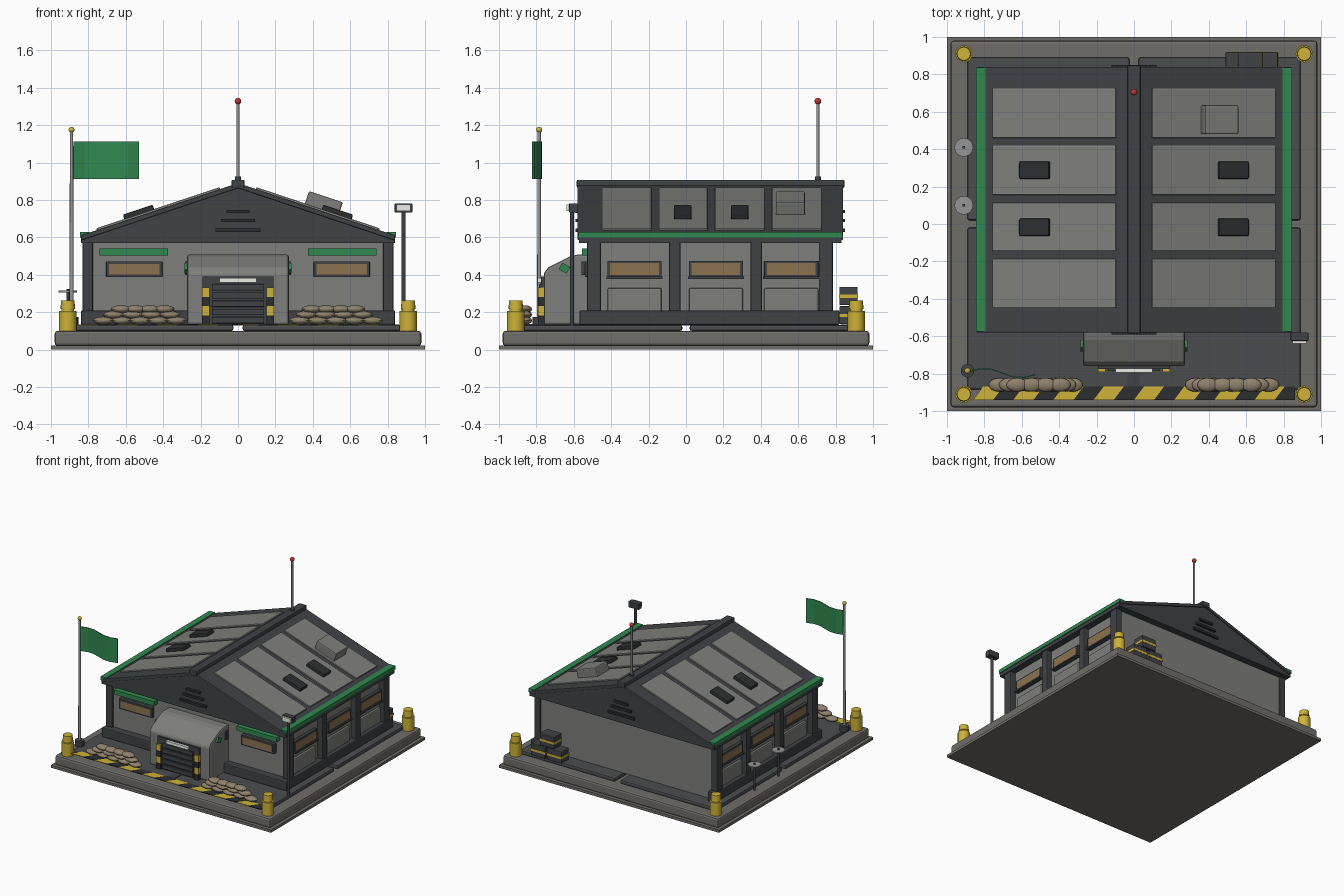
import bpy, bmesh, math
from mathutils import Matrix

if "Cube" in bpy.data.objects:
    bpy.data.objects.remove(bpy.data.objects["Cube"])

def mat(name, c):
    m = bpy.data.materials.new(name)
    m.diffuse_color = (*c, 1)
    m.use_nodes = True
    m.node_tree.nodes["Principled BSDF"].inputs["Base Color"].default_value = m.diffuse_color
    return m

DARK = mat("dark_steel", (0.05, 0.054, 0.06))
BLACK = mat("near_black", (0.025, 0.027, 0.03))
SLAB = mat("asphalt", (0.07, 0.073, 0.077))
GREY = mat("panel_grey", (0.21, 0.21, 0.2))
CONC = mat("concrete", (0.16, 0.155, 0.14))
GREEN = mat("green", (0.03, 0.25, 0.08))
YELLOW = mat("yellow", (0.62, 0.45, 0.04))
AMBER = mat("amber_glass", (0.27, 0.17, 0.08))
SAND = mat("sandbag", (0.27, 0.22, 0.15))
WHITE = mat("lamp", (0.85, 0.85, 0.8))
RED = mat("red", (0.6, 0.03, 0.03))
METAL = mat("metal", (0.3, 0.3, 0.3))

def finish(name, bm, m, bevel=0, smooth=False):
    bmesh.ops.recalc_face_normals(bm, faces=bm.faces)
    me = bpy.data.meshes.new(name)
    bm.to_mesh(me)
    bm.free()
    me.materials.append(m)
    for p in me.polygons:
        p.use_smooth = smooth
    if smooth:
        me.set_sharp_from_angle(angle=math.radians(40))
    ob = bpy.data.objects.new(name, me)
    bpy.context.collection.objects.link(ob)
    if bevel:
        b = ob.modifiers.new("bevel", 'BEVEL')
        b.width, b.segments = bevel, 2
    return ob

def box(name, x, y, z, m, bevel=0):
    """x, y, z are (min, max) pairs"""
    bm = bmesh.new()
    c = [sum(v) / 2 for v in (x, y, z)]
    d = [abs(v[1] - v[0]) for v in (x, y, z)]
    bmesh.ops.create_cube(bm, size=1, matrix=Matrix.Translation(c) @ Matrix.Diagonal((*d, 1)))
    return finish(name, bm, m, bevel)

def prism(name, pts, axis, lo, hi, m, bevel=0):
    """extrude a 2D profile along an axis"""
    bm = bmesh.new()
    put = {'x': lambda a, b, t: (t, a, b), 'y': lambda a, b, t: (a, t, b), 'z': lambda a, b, t: (a, b, t)}[axis]
    f = bm.faces.new([bm.verts.new(put(a, b, lo)) for a, b in pts])
    r = bmesh.ops.extrude_face_region(bm, geom=[f])
    vec = put(0, 0, hi - lo)
    bmesh.ops.translate(bm, vec=vec, verts=[v for v in r['geom'] if isinstance(v, bmesh.types.BMVert)])
    return finish(name, bm, m, bevel)

def cyl(name, x, y, z0, z1, r, m, r2=None, n=16):
    bm = bmesh.new()
    bmesh.ops.create_cone(bm, cap_ends=True, segments=n, radius1=r, radius2=r if r2 is None else r2,
                          depth=z1 - z0, matrix=Matrix.Translation((x, y, (z0 + z1) / 2)))
    return finish(name, bm, m, 0, True)

def ball(name, c, r, m):
    bm = bmesh.new()
    bmesh.ops.create_uvsphere(bm, u_segments=14, v_segments=8, radius=1,
                              matrix=Matrix.Translation(c) @ Matrix.Diagonal((*r, 1)))
    return finish(name, bm, m, 0, True)

def roof_box(name, s, x, y, h, m, bevel=0.005):
    """box lying on the sloped roof; h is (min, max) height normal to the slope"""
    a = math.atan(1 / 3)
    L = (x[1] - x[0]) / math.cos(a) / 2
    xm = (x[0] + x[1]) / 2
    ob = box(name, (-L, L), y, h, m, bevel)
    ob.location = (s * xm, 0, 0.89 - xm / 3)
    ob.rotation_euler = (0, s * a, 0)
    return ob

# Base plinth and four paving slabs with a cross-shaped gap
box("base_footing", (-1, 1), (-1, 1), (0, 0.022), CONC)
box("base_plinth", (-0.98, 0.98), (-0.98, 0.98), (0.02, 0.1), CONC, 0.015)
for x in ((-0.89, -0.025), (0.025, 0.89)):
    for y in ((-0.885, -0.02), (0.02, 0.89)):
        box("paving_slab", x, y, (0.1, 0.132), SLAB, 0.01)
box("drain_cover", (-0.03, 0.03), (-0.87, -0.78), (0.128, 0.136), DARK)

# Hazard stripes along the front edge
n = 16
for i in range(n):
    x = -0.86 + i * 0.1075
    prism("hazard_stripe", [(x, -0.94), (x + 0.1075, -0.94), (min(x + 0.16, 0.86), -0.87), (x + 0.0525, -0.87)],
          'z', 0.128, 0.134, YELLOW if i % 2 == 0 else BLACK)

# Walls, skirts and posts
box("wall_body", (-0.785, 0.785), (-0.51, 0.775), (0.13, 0.6), GREY)
for s in (-1, 1):
    box("side_skirt", (s * 0.77, s * 0.84), (-0.57, 0.82), (0.132, 0.21), DARK, 0.008)
    box("front_skirt", (s * 0.26, s * 0.8), (-0.57, -0.5), (0.132, 0.21), DARK, 0.008)
    for y in ((-0.53, -0.455), (-0.09, -0.03), (0.345, 0.405), (0.71, 0.785)):
        box("wall_post", (s * 0.775, s * 0.832), y, (0.132, 0.58), DARK, 0.008)
    # side windows and lower panels
    for y0 in (-0.42, 0.015, 0.418):
        box("side_window_frame", (s * 0.78, s * 0.81), (y0, y0 + 0.29), (0.385, 0.475), DARK, 0.004)
        box("side_window_glass", (s * 0.78, s * 0.813), (y0 + 0.015, y0 + 0.275), (0.398, 0.462), AMBER)
        box("side_window_sill", (s * 0.78, s * 0.822), (y0 - 0.005, y0 + 0.295), (0.378, 0.39), DARK)
        box("side_lower_panel", (s * 0.78, s * 0.805), (y0, y0 + 0.29), (0.2, 0.33), GREY, 0.01)
    # front windows and green strips
    fx = sorted((s * 0.34, s * 0.705))
    fx = (s * 0.405, s * 0.705)
    box("front_window_frame", fx, (-0.54, -0.5), (0.388, 0.472), DARK, 0.004)
    box("front_window_glass", (s * 0.42, s * 0.69), (-0.543, -0.5), (0.402, 0.458), AMBER)
    box("front_green_sign", (s * 0.375, s * 0.74), (-0.555, -0.5), (0.503, 0.54), GREEN)

# Gable block, roof slabs and ridge
prism("gable_block", [(-0.84, 0.57), (0.84, 0.57), (0.84, 0.598), (0, 0.875), (-0.84, 0.598)],
      'y', -0.572, 0.832, DARK)
box("ridge_cap", (-0.035, 0.035), (-0.585, 0.848), (0.865, 0.908), DARK, 0.008)
for s in (-1, 1):
    roof_box("roof_slab", s, (0.0, 0.842), (-0.58, 0.84), (-0.025, 0.0), DARK, 0.004)
    box("eave_green_strip", (s * 0.795, s * 0.845), (-0.576, 0.836), (0.6, 0.63), GREEN)
    for y in ((-0.45, -0.185), (-0.145, 0.115), (0.155, 0.42), (0.46, 0.725)):
        roof_box("roof_panel", s, (0.095, 0.755), y, (-0.01, 0.01), GREY)
    for y in ((-0.065, 0.03), (0.24, 0.335)):
        roof_box("roof_vent", s, (0.445, 0.605), y, (0, 0.035), BLACK, 0.008)
roof_box("roof_unit", 1, (0.355, 0.535), (0.48, 0.635), (0, 0.08), GREY, 0.008)
# Louvres on both gables
for y in ((-0.59, -0.56), (0.82, 0.85)):
    for z, w in ((0.638, 0.12), (0.69, 0.092), (0.738, 0.062)):
        box("gable_louvre", (-w, w), y, (z - 0.009, z + 0.009), BLACK)

# Entrance porch with roller door
prism("entrance_porch", [(-0.5, 0.132), (-0.76, 0.132), (-0.76, 0.41), (-0.735, 0.44), (-0.62, 0.498),
                         (-0.58, 0.508), (-0.5, 0.508)], 'x', -0.272, 0.272, GREY, 0.012)
box("door_frame", (-0.19, 0.19), (-0.775, -0.75), (0.132, 0.39), DARK)
for i in range(5):
    z = 0.14 + i * 0.044
    box("door_slat", (-0.14, 0.14), (-0.787, -0.76), (z, z + 0.034), DARK, 0.004)
box("door_lamp", (-0.1, 0.1), (-0.795, -0.76), (0.36, 0.384), WHITE)
for s in (-1, 1):
    for i in range(4):
        z = 0.132 + i * 0.05
        box("door_stripe_post", (s * 0.152, s * 0.192), (-0.79, -0.755), (z, z + 0.05), (BLACK, YELLOW)[i % 2])
    lamp = box("porch_green_lamp", (-0.012, 0.012), (-0.024, 0.024), (-0.02, 0.02), GREEN)
    lamp.location, lamp.rotation_euler = (s * 0.275, -0.65, 0.435), (-0.5, 0, 0)
    box("porch_side_bracket", (s * 0.262, s * 0.283), (-0.56, -0.53), (0.4, 0.47), DARK)

# Sandbag walls
for s in (-1, 1):
    for count, z, x0, x1 in ((5, 0.155, 0.33, 0.72), (4, 0.186, 0.365, 0.665), (4, 0.216, 0.395, 0.625)):
        for i in range(count):
            x = x0 + (x1 - x0) * i / (count - 1)
            ball("sandbag", (s * x, -0.86, z), (0.057, 0.037, 0.021), SAND)

# Corner bollards
for x in (-0.91, 0.91):
    for y in (-0.91, 0.91):
        cyl("bollard_body", x, y, 0.1, 0.207, 0.046, YELLOW)
        cyl("bollard_neck", x, y, 0.2, 0.225, 0.034, YELLOW)
        cyl("bollard_head", x, y, 0.218, 0.262, 0.039, YELLOW, 0.036)

# Flagpole and waving flag
cyl("flagpole_base", -0.89, -0.785, 0.13, 0.175, 0.036, DARK)
cyl("flagpole", -0.89, -0.785, 0.15, 1.17, 0.011, METAL, 0.009)
ball("flagpole_finial", (-0.89, -0.785, 1.175), (0.016,) * 3, YELLOW)
wave = [(-0.88 + 0.35 * i / 6, -0.785 + 0.02 * math.sin(i * 1.05) - 0.003 * i) for i in range(7)]
prism("flag", wave + [(x, y - 0.006) for x, y in reversed(wave)], 'z', 0.912, 1.112, GREEN)

# Roof antenna
cyl("antenna_base", 0, 0.705, 0.9, 0.925, 0.016, DARK)
cyl("antenna", 0, 0.705, 0.9, 1.32, 0.008, METAL)
ball("antenna_light", (0, 0.705, 1.328), (0.018,) * 3, RED)

# Floodlight post
cyl("floodlight_post", 0.885, -0.61, 0.13, 0.74, 0.011, DARK)
box("floodlight_head", (0.838, 0.932), (-0.625, -0.58), (0.733, 0.782), DARK, 0.004)
box("floodlight_lens", (0.848, 0.922), (-0.64, -0.62), (0.74, 0.776), WHITE)

# Mushroom vents on the left side
for y in (0.1, 0.41):
    cyl("ground_vent_pipe", -0.91, y, 0.1, 0.325, 0.008, DARK)
    cyl("ground_vent_disc", -0.91, y, 0.305, 0.315, 0.05, METAL)

# Stacked crates behind the building
for x, z in ((0.49, 0.135), (0.637, 0.135), (0.555, 0.238)):
    box("crate", (x, x + 0.133), (0.82, 0.918), (z, z + 0.098), DARK, 0.006)
    box("crate_band", (x - 0.002, x + 0.135), (0.818, 0.92), (z + 0.038, z + 0.056), YELLOW)
